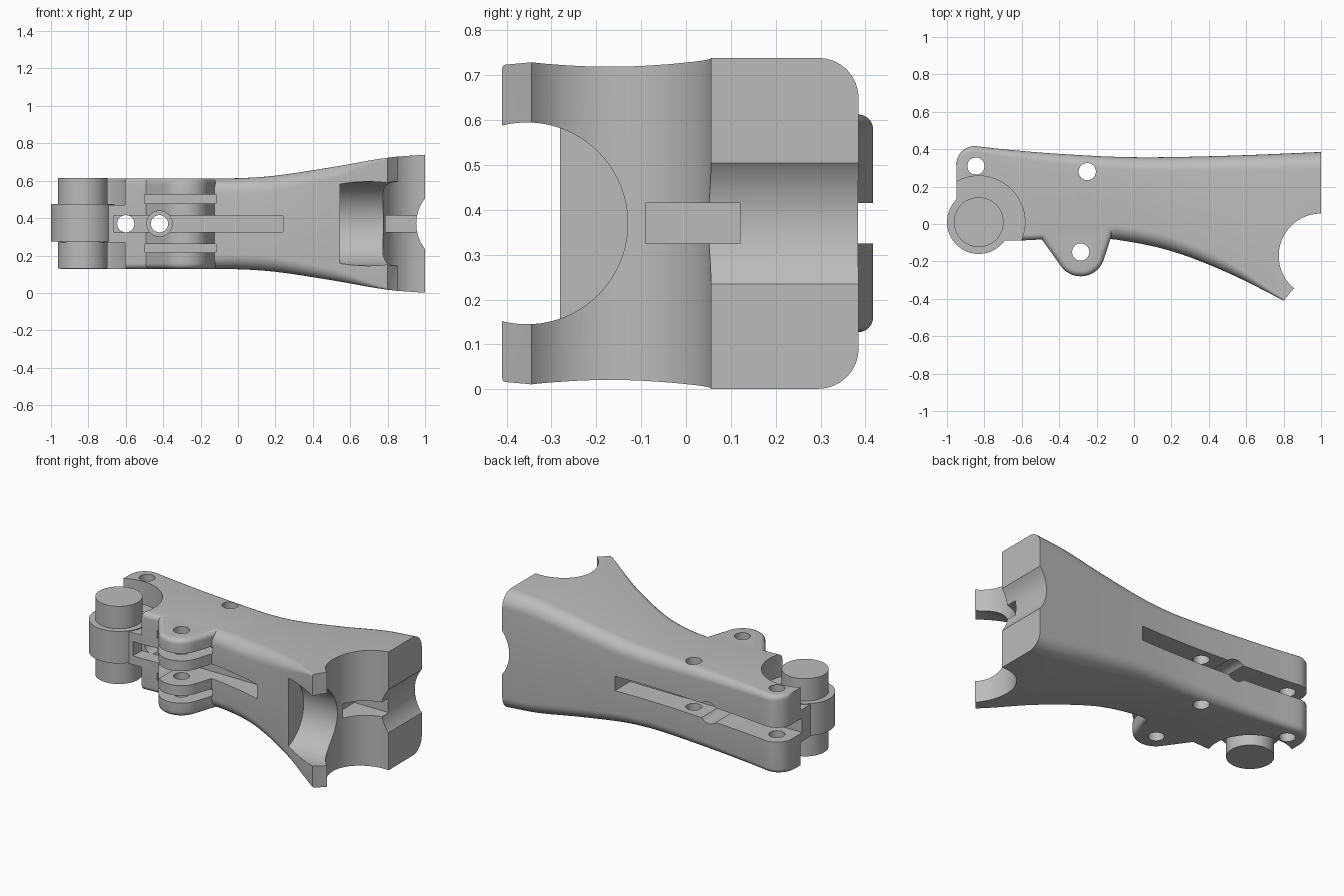
import bpy, bmesh, math
from mathutils import Matrix

cube = bpy.data.objects.get("Cube")
if cube:
    bpy.data.objects.remove(cube, do_unlink=True)

MID = 0.37  # height of the symmetry plane

grey = bpy.data.materials.new("plain grey")
grey.use_nodes = True
grey.diffuse_color = (0.5, 0.5, 0.5, 1)
grey.node_tree.nodes["Principled BSDF"].inputs["Base Color"].default_value = (0.5, 0.5, 0.5, 1)


def finish(name, bm):
    bmesh.ops.recalc_face_normals(bm, faces=bm.faces)
    mesh = bpy.data.meshes.new(name)
    bm.to_mesh(mesh)
    bm.free()
    mesh.materials.append(grey)
    obj = bpy.data.objects.new(name, mesh)
    bpy.context.collection.objects.link(obj)
    return obj


def loft(name, rings):
    bm = bmesh.new()
    loops = [[bm.verts.new(p) for p in ring] for ring in rings]
    n = len(loops[0])
    for a, b in zip(loops, loops[1:]):
        for i in range(n):
            j = (i + 1) % n
            bm.faces.new((a[i], a[j], b[j], b[i]))
    bm.faces.new(loops[0])
    bm.faces.new(loops[-1])
    return finish(name, bm)


def prism(name, outline, z0, z1):
    return loft(name, [[(x, y, z) for x, y in outline] for z in (z0, z1)])


def box(name, x0, x1, y0, y1, z0, z1):
    return prism(name, [(x0, y0), (x1, y0), (x1, y1), (x0, y1)], z0, z1)


def cylinder(name, axis, centre, radius, length, sides=64):
    bm = bmesh.new()
    turn = {"x": Matrix.Rotation(math.pi / 2, 4, "Y"),
            "y": Matrix.Rotation(math.pi / 2, 4, "X"),
            "z": Matrix.Identity(4)}[axis]
    bmesh.ops.create_cone(bm, cap_ends=True, segments=sides, radius1=radius,
                          radius2=radius, depth=length,
                          matrix=Matrix.Translation(centre) @ turn)
    return finish(name, bm)


def combine(target, tool, operation):
    bpy.context.view_layer.objects.active = target
    mod = target.modifiers.new(operation, "BOOLEAN")
    mod.operation = operation
    mod.solver = "EXACT"
    mod.object = tool
    bpy.ops.object.modifier_apply(modifier=mod.name)
    bpy.data.objects.remove(tool, do_unlink=True)


def sample(points, x):
    # Smooth cubic interpolation through a short list of points
    last = len(points) - 1
    if x <= points[0][0]:
        return points[0][1]
    for i in range(last):
        (x0, y0), (x1, y1) = points[i], points[i + 1]
        if x <= x1 + 1e-6:
            xa, ya = points[max(i - 1, 0)]
            xb, yb = points[min(i + 2, last)]
            m0, m1 = (y1 - ya) / (x1 - xa), (yb - y0) / (xb - x0)
            h = x1 - x0
            t = (x - x0) / h
            return ((2*t**3 - 3*t*t + 1) * y0 + (t**3 - 2*t*t + t) * h * m0
                    + (3*t*t - 2*t**3) * y1 + (t**3 - t*t) * h * m1)
    return points[last][1]


# Flared body: rounded sections swept along x
BACK = [(-0.85, 0.417), (-0.7, 0.4), (-0.4, 0.375), (0, 0.357), (0.5, 0.365), (1, 0.385)]
FRONT = [(-0.6, -0.088), (-0.3, -0.075), (-0.1, -0.083), (0.2, -0.145),
         (0.5, -0.26), (0.8, -0.41), (1, -0.52)]
HALF = [(-0.2, 0.2425), (0, 0.2435), (0.2, 0.257), (0.5, 0.302), (0.8, 0.353), (1, 0.369)]
BACK_ROUND = [(-0.9, 0.03), (-0.6, 0.045), (0, 0.07), (1, 0.09)]
FRONT_ROUND = [(-0.5, 0.03), (0, 0.08), (0.5, 0.06), (0.8, 0.01), (1, 0.01)]


def section(x):
    back, front, half = sample(BACK, x), sample(FRONT, x), sample(HALF, x)
    if x < -0.85:
        back = 0.317 + math.sqrt(max(0, 0.01 - (x + 0.85) ** 2))
    ring = []
    for sy, sz, start in ((1, 1, 0), (-1, 1, 90), (-1, -1, 180), (1, -1, 270)):
        r = sample(BACK_ROUND if sy > 0 else FRONT_ROUND, x)
        edge = back if sy > 0 else front
        for k in range(9):
            a = math.radians(start + k * 11.25)
            ring.append((x, edge - sy * r + r * math.cos(a),
                         MID + sz * (half - r) + r * math.sin(a)))
    return ring


corner = [-0.85 - 0.1 * math.cos(math.radians(a)) for a in range(0, 90, 10)]
stations = corner + [-0.85 + i * 0.05 for i in range(38)]
body = loft("finger_body", [section(x) for x in stations])

# Clearance around the hinge barrel, above and below the middle plates
HX, HY = -0.83, 0.01
for side in (-1, 1):
    combine(body, cylinder("clearance", "z", (HX, HY, MID + side * 0.3), 0.247, 0.4, 96), "DIFFERENCE")

# Tendon lug with rounded outer rims
arc = [(-0.285 + 0.13 * math.cos(math.radians(a)), -0.15 + 0.13 * math.sin(math.radians(a)))
       for a in range(210, 341, 10)]
outline = [(-0.53, -0.03)] + arc + [(-0.1, 0), (-0.1, 0.15), (-0.53, 0.15)]
lug = prism("tendon_lug", outline, MID - 0.242, MID + 0.242)
bm = bmesh.new()
bm.from_mesh(lug.data)
rim = [e for e in bm.edges if abs(e.verts[0].co.z - e.verts[1].co.z) < 1e-4
       and min(v.co.y for v in e.verts) < 0.1]
bmesh.ops.bevel(bm, geom=rim, offset=0.03, segments=5, profile=0.5, affect="EDGES")
bm.to_mesh(lug.data)
bm.free()
combine(body, lug, "UNION")

# Hinge barrel: wide disc with a pin standing out at both ends
combine(body, cylinder("hinge_disc", "z", (HX, HY, MID + 0.005), 0.17, 0.2, 96), "UNION")
combine(body, cylinder("hinge_pin", "z", (HX, HY, MID + 0.002), 0.133, 0.485, 96), "UNION")

# Slots between the lug plates, and the tendon grooves
cutters = [box("lug_slot", -0.5, -0.118, -0.4, -0.01, MID + s * 0.132 - 0.023, MID + s * 0.132 + 0.023)
           for s in (-1, 1)]
cutters += [
    box("front_groove", -0.665, 0.24, -0.4, 0.0, MID - 0.045, MID + 0.045),
    box("back_groove", -1.1, 0.24, 0.21, 0.6, MID - 0.045, MID + 0.045),
    box("end_slot", 0.72, 1.2, -0.09, 0.12, MID - 0.045, MID + 0.045),
]
# Upright pin holes
for x, y in ((-0.845, 0.31), (-0.25, 0.28), (-0.285, -0.15)):
    cutters.append(cylinder("pin_hole", "z", (x, y, MID), 0.046, 1, 40))
# Holes running front to back, one with wider mouths
for x in (-0.6, -0.42):
    cutters.append(cylinder("cross_hole", "y", (x, 0, MID), 0.046, 1.2, 40))
cutters += [
    cylinder("back_mouth", "y", (-0.42, 0.37, MID), 0.068, 0.5, 40),
    cylinder("front_mouth", "y", (-0.42, -0.2, MID), 0.068, 0.5, 40),
    # Knuckle socket and the recesses at the wide end
    cylinder("socket", "z", (1.0, -0.17, MID), 0.226, 1.2, 96),
    prism("end_trim", [(0.75, -0.47), (0.85, -0.35), (1.1, -0.15), (1.2, -0.7), (0.75, -0.7)], -0.3, 1.1),
    cylinder("round_pocket", "x", (0.845, -0.355, MID), 0.225, 0.6, 96),
    cylinder("end_hollow", "y", (1.17, 0.2, MID), 0.217, 1.2, 96),
]
for tool in cutters:
    combine(body, tool, "DIFFERENCE")

# Smooth shading with sharp edges kept
bpy.ops.object.select_all(action="DESELECT")
body.select_set(True)
bpy.context.view_layer.objects.active = body
bpy.ops.object.shade_smooth_by_angle(angle=math.radians(30))
